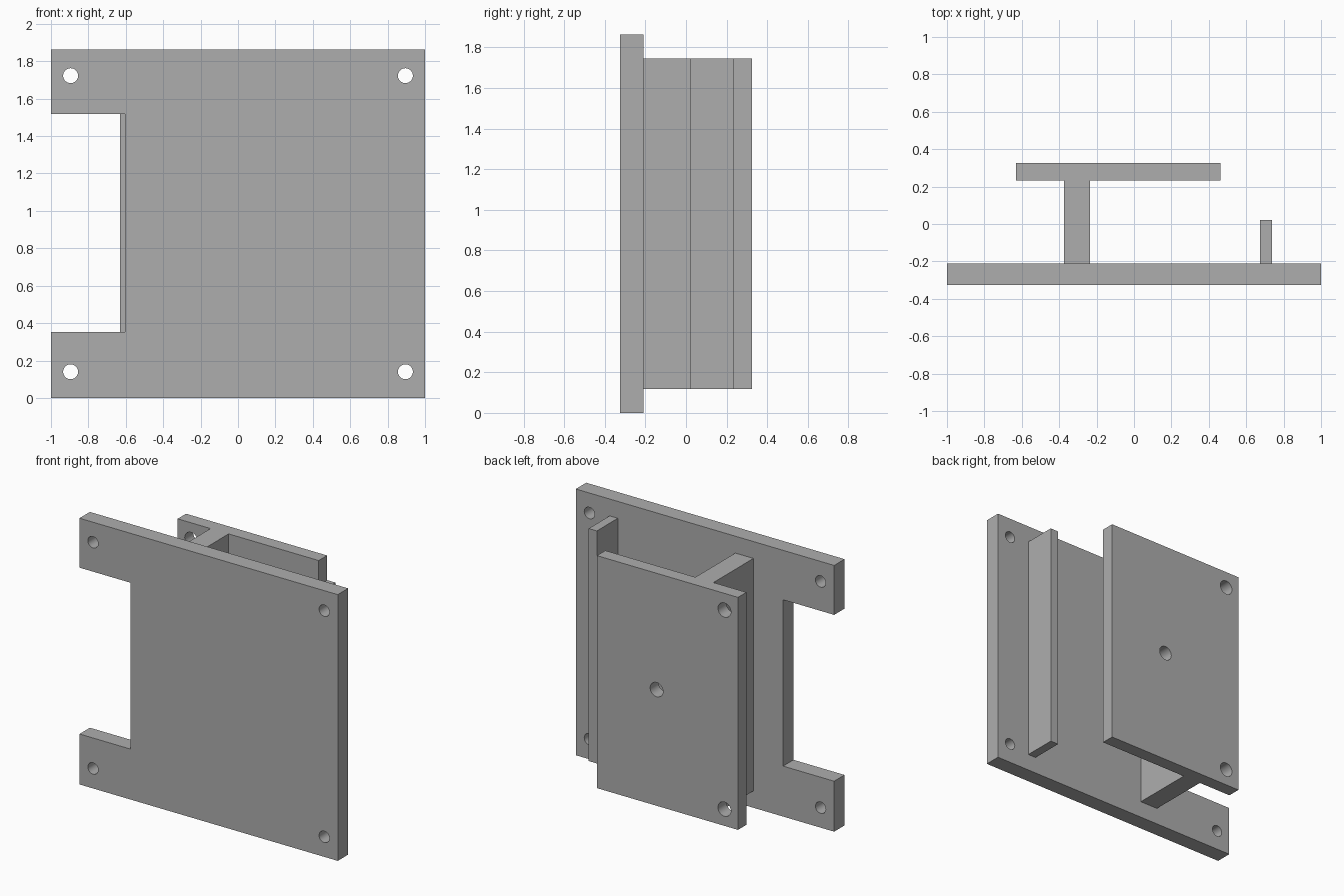
import bpy, bmesh, math
from mathutils import Matrix, Vector

if "Cube" in bpy.data.objects:
    bpy.data.objects.remove(bpy.data.objects["Cube"])

grey = bpy.data.materials.new("plain grey")
grey.diffuse_color = (0.42, 0.42, 0.42, 1)
grey.use_nodes = True
grey.node_tree.nodes["Principled BSDF"].inputs["Base Color"].default_value = grey.diffuse_color


def extrude_xz(name, outline, y0, y1):
    """Extrude an outline in the XZ plane from y0 to y1."""
    bm = bmesh.new()
    face = bm.faces.new([bm.verts.new((x, y0, z)) for x, z in outline])
    res = bmesh.ops.extrude_face_region(bm, geom=[face])
    verts = [v for v in res["geom"] if isinstance(v, bmesh.types.BMVert)]
    bmesh.ops.translate(bm, vec=Vector((0, y1 - y0, 0)), verts=verts)
    bmesh.ops.recalc_face_normals(bm, faces=bm.faces[:])
    mesh = bpy.data.meshes.new(name)
    bm.to_mesh(mesh)
    bm.free()
    mesh.materials.append(grey)
    obj = bpy.data.objects.new(name, mesh)
    bpy.context.collection.objects.link(obj)
    return obj


def box(name, x0, x1, y0, y1, z0, z1):
    return extrude_xz(name, [(x0, z0), (x1, z0), (x1, z1), (x0, z1)], y0, y1)


def drill(obj, centres, radius, y):
    """Cut round holes through a plate along Y."""
    bm = bmesh.new()
    for x, z in centres:
        bmesh.ops.create_cone(
            bm, cap_ends=True, segments=32, radius1=radius, radius2=radius, depth=0.3,
            matrix=Matrix.Translation((x, y, z)) @ Matrix.Rotation(math.pi / 2, 4, "X"))
    mesh = bpy.data.meshes.new(obj.name + "_drill")
    bm.to_mesh(mesh)
    bm.free()
    mesh.materials.append(grey)
    cutter = bpy.data.objects.new(mesh.name, mesh)
    bpy.context.collection.objects.link(cutter)
    mod = obj.modifiers.new("holes", "BOOLEAN")
    mod.operation = "DIFFERENCE"
    mod.solver = "EXACT"
    mod.object = cutter
    # Bake the cut, then discard the cutter
    bpy.context.view_layer.update()
    cut = bpy.data.meshes.new_from_object(
        obj.evaluated_get(bpy.context.evaluated_depsgraph_get()))
    obj.modifiers.clear()
    obj.data = cut
    bpy.data.objects.remove(cutter)
    # Smooth hole walls, crisp rims
    bpy.ops.object.select_all(action="DESELECT")
    obj.select_set(True)
    bpy.context.view_layer.objects.active = obj
    bpy.ops.object.shade_smooth_by_angle(angle=math.radians(30))


LOW, HIGH = 0.118, 1.745          # height range of the rear parts
BASE_BACK, REAR_FRONT = -0.21, 0.232

# Notched base plate with four corner holes
base = extrude_xz("base_plate", [
    (-1, 0), (1, 0), (1, 1.863), (-1, 1.863),
    (-1, 1.517), (-0.605, 1.517), (-0.605, 0.353), (-1, 0.353)], -0.325, BASE_BACK)
drill(base, [(x, z) for x in (-0.895, 0.895) for z in (0.14, 1.723)], 0.04, -0.27)

# Rear plate with two edge holes and one central hole
rear = box("rear_plate", -0.63, 0.462, REAR_FRONT, 0.325, LOW, HIGH)
drill(rear, [(-0.525, 0.235), (-0.525, 1.628), (0, 0.931)], 0.05, 0.28)

# Web joining the plates, and the free-standing rib
box("web", -0.375, -0.235, BASE_BACK, REAR_FRONT, LOW, HIGH)
box("rib", 0.675, 0.738, BASE_BACK, 0.022, LOW, HIGH)
